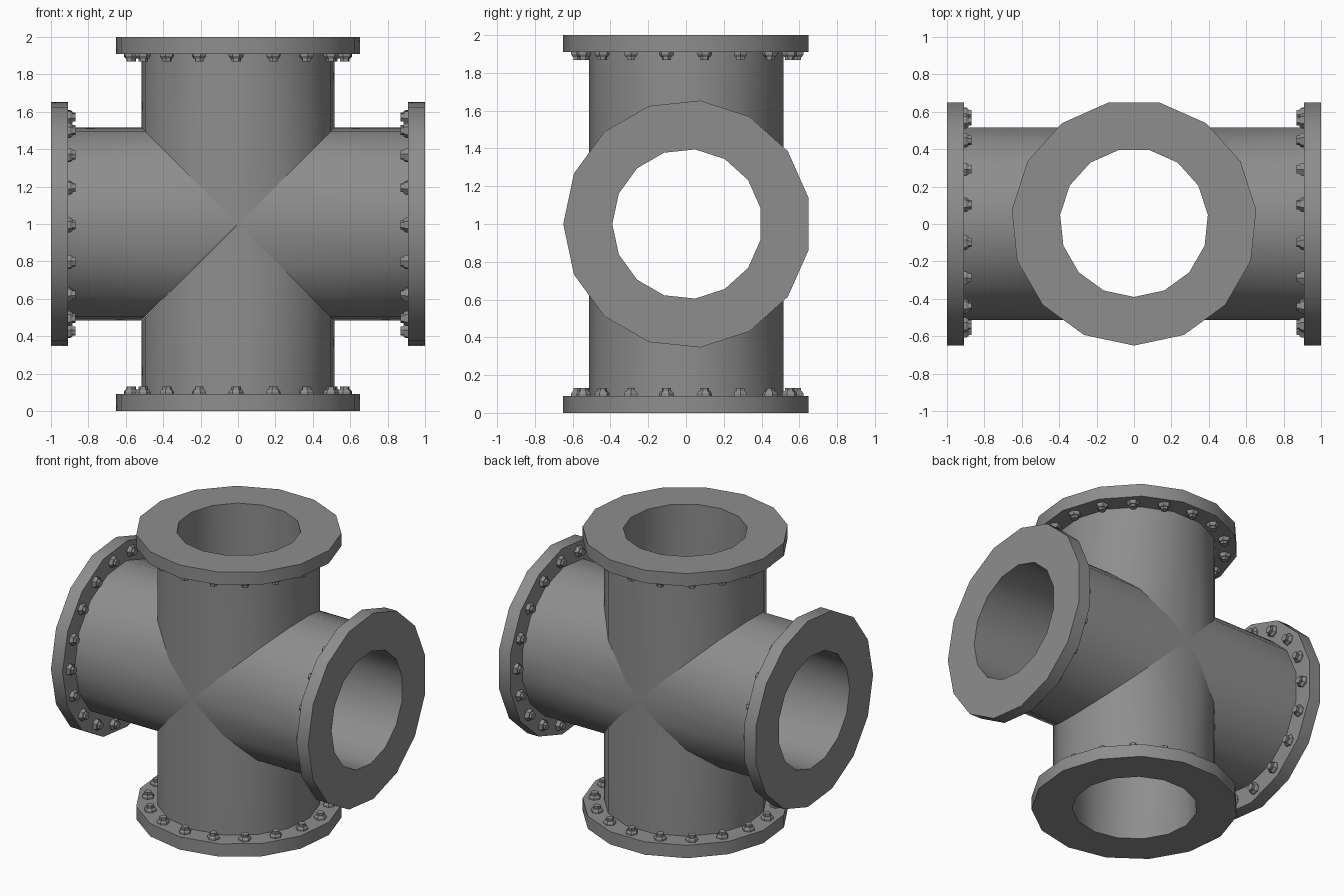
import bpy, bmesh, math
from mathutils import Matrix, Vector

cube = bpy.data.objects.get("Cube")
if cube:
    bpy.data.objects.remove(cube)

SIDES = 15
PIPE_R, BORE_R = 0.52, 0.397
FLANGE_R, FLANGE_IN = 0.657, 0.91
BOLTS, BOLT_RING = 18, 0.58
CENTRE = Vector((0, 0.007, 1))

steel = bpy.data.materials.new("grey steel")
steel.use_nodes = True
GREY = (0.27, 0.27, 0.27, 1)
steel.diffuse_color = GREY
steel.node_tree.nodes["Principled BSDF"].inputs["Base Color"].default_value = GREY


def polygon(radius, sides=SIDES, split_back=False):
    """Regular polygon with one corner facing the front."""
    pts = []
    for k in range(sides):
        a = -math.pi / 2 + math.tau * k / sides
        pts.append(Vector((radius * math.cos(a), radius * math.sin(a), 0)))
        if split_back and k == sides // 2:
            pts.append(Vector((0, radius * math.cos(math.pi / sides), 0)))
    return pts


def add_ring(bm, pts, height):
    """Height is a number or a function of the point."""
    return [bm.verts.new((p.x, p.y, height(p) if callable(height) else height)) for p in pts]


def bridge(bm, a, b):
    for i in range(len(a)):
        j = (i + 1) % len(a)
        bm.faces.new((a[i], a[j], b[j], b[i]))


def finish(bm, name, turn):
    """Turn a part built along +z into place and smooth its round sides."""
    bmesh.ops.recalc_face_normals(bm, faces=bm.faces)
    bm.transform(Matrix.Translation(CENTRE) @ Matrix.Rotation(turn, 4, 'Y'))
    mesh = bpy.data.meshes.new(name)
    bm.to_mesh(mesh)
    bm.free()
    mesh.materials.append(steel)
    obj = bpy.data.objects.new(name, mesh)
    bpy.context.collection.objects.link(obj)
    bpy.ops.object.select_all(action='DESELECT')
    obj.select_set(True)
    bpy.context.view_layer.objects.active = obj
    bpy.ops.object.shade_smooth_by_angle(angle=math.radians(30))


def pipe(name, turn):
    """Hollow arm, mitred where it meets its neighbours."""
    bm = bmesh.new()
    outer = polygon(PIPE_R, split_back=True)
    inner = polygon(BORE_R, split_back=True)
    mitre = lambda p: abs(p.x)
    rings = [add_ring(bm, outer, mitre), add_ring(bm, outer, FLANGE_IN),
             add_ring(bm, inner, FLANGE_IN), add_ring(bm, inner, mitre)]
    for a, b in zip(rings, rings[1:]):
        bridge(bm, a, b)
    finish(bm, name, turn)


def flange(name, turn):
    bm = bmesh.new()
    outer, inner = polygon(FLANGE_R), polygon(BORE_R)
    rings = [add_ring(bm, outer, FLANGE_IN), add_ring(bm, outer, 1),
             add_ring(bm, inner, 1), add_ring(bm, inner, FLANGE_IN)]
    for a, b in zip(rings, rings[1:] + rings[:1]):
        bridge(bm, a, b)
    finish(bm, name, turn)


def bolts(name, turn, twist):
    """Ring of hexagonal nuts with bolt ends on the inner flange face."""
    bm = bmesh.new()
    profile = [(0.04, 0), (0.04, 0.013), (0.031, 0.025), (0.025, 0.026), (0.025, 0.042)]
    for k in range(BOLTS):
        a = -math.pi / 2 + math.tau * k / BOLTS + math.radians(twist)
        spot = Vector((math.cos(a), math.sin(a), 0)) * BOLT_RING
        hexagon = [Matrix.Rotation(a, 3, 'Z') @ p for p in polygon(1, 6)]
        rings = [add_ring(bm, [p * r + spot for p in hexagon], FLANGE_IN - h)
                 for r, h in profile]
        for lower, upper in zip(rings, rings[1:]):
            bridge(bm, lower, upper)
        bm.faces.new(rings[-1])
    finish(bm, name, turn)


# Four identical arms around the front-to-back axis
for side, quarter, twist in (("top", 0, -1), ("left", 1, 0.5),
                             ("bottom", 2, 1), ("right", 3, -0.5)):
    turn = quarter * math.pi / 2
    pipe(side + "_pipe", turn)
    flange(side + "_flange", turn)
    bolts(side + "_bolts", turn, twist)
